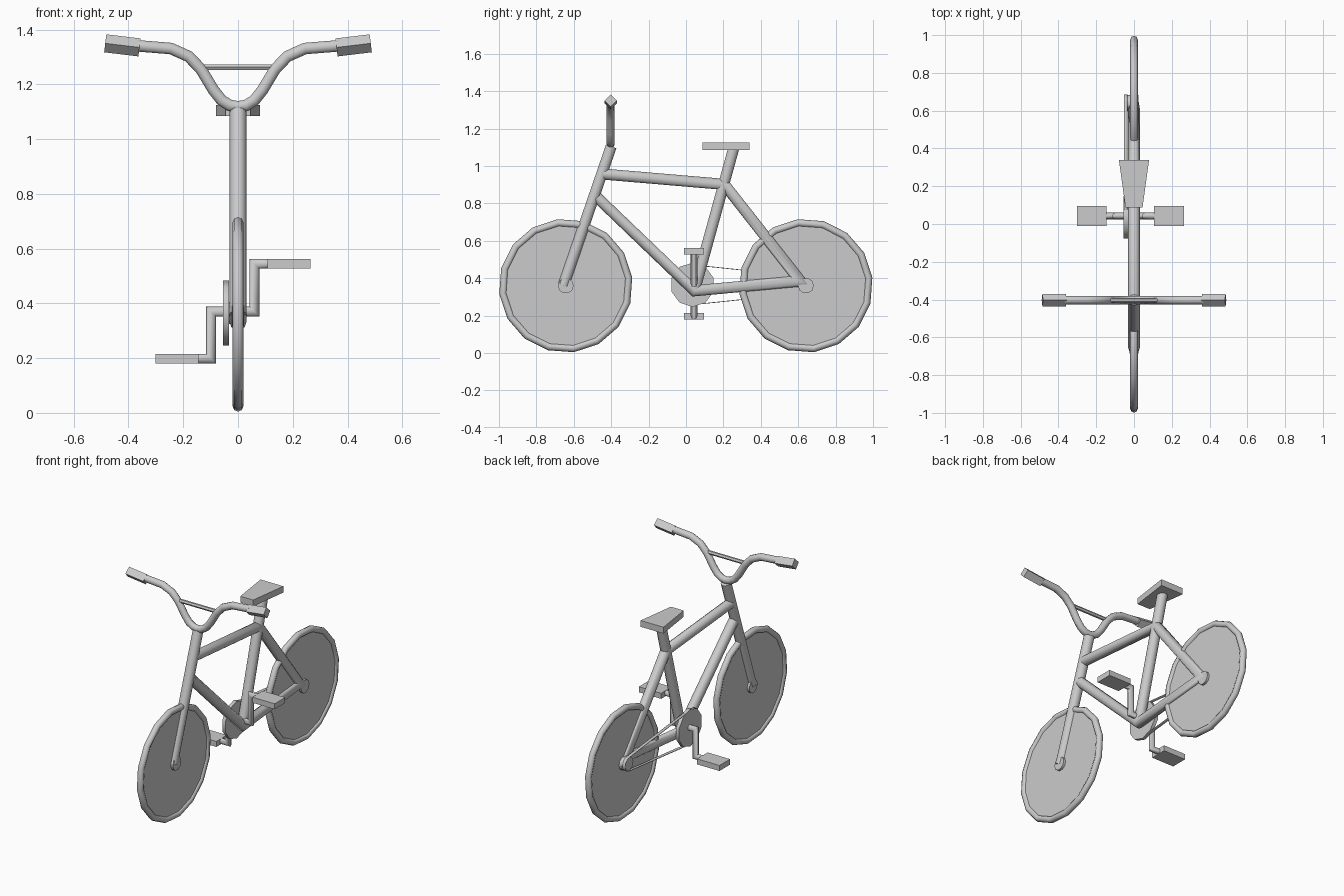
import bpy, bmesh, math
from mathutils import Vector, Matrix

if "Cube" in bpy.data.objects:
    bpy.data.objects.remove(bpy.data.objects["Cube"])


def make_object(name, bm, angle=50):
    bmesh.ops.recalc_face_normals(bm, faces=bm.faces[:])
    me = bpy.data.meshes.new(name)
    bm.to_mesh(me)
    bm.free()
    ob = bpy.data.objects.new(name, me)
    bpy.context.collection.objects.link(ob)
    bpy.ops.object.select_all(action='DESELECT')
    ob.select_set(True)
    bpy.context.view_layer.objects.active = ob
    if angle:
        bpy.ops.object.shade_smooth_by_angle(angle=math.radians(angle))
    return ob


def tube(name, pts, r, normal, sides=10, angle=50):
    """Mitred tube along a path lying in the plane with this normal."""
    pts, n = [Vector(p) for p in pts], Vector(normal)
    dirs = [(b - a).normalized() for a, b in zip(pts, pts[1:])]
    bm, rings = bmesh.new(), []
    for i, p in enumerate(pts):
        d0, d1 = dirs[max(i - 1, 0)], dirs[min(i, len(dirs) - 1)]
        t = (d0 + d1).normalized()
        side = n.cross(t) / t.dot(d0)
        rings.append([bm.verts.new(p + r * (math.cos(a) * n + math.sin(a) * side))
                      for a in [2 * math.pi * k / sides for k in range(sides)]])
    for A, B in zip(rings, rings[1:]):
        for k in range(sides):
            j = (k + 1) % sides
            bm.faces.new((A[k], A[j], B[j], B[k]))
    bm.faces.new(rings[0])
    bm.faces.new(rings[-1])
    return make_object(name, bm, angle)


def frame_tube(name, yz, r=0.031):
    return tube(name, [(0, y, z) for y, z in yz], r, (1, 0, 0))


def disc(name, x, y, z, r, depth, sides, turn=0):
    bm = bmesh.new()
    m = Matrix.Translation((x, y, z)) @ Matrix.Rotation(turn, 4, 'X') @ Matrix.Rotation(math.pi / 2, 4, 'Y')
    bmesh.ops.create_cone(bm, cap_ends=True, segments=sides, radius1=r,
                          radius2=r, depth=depth, matrix=m)
    return make_object(name, bm, 40)


def box(name, lo, hi):
    bm = bmesh.new()
    lo, hi = Vector(lo), Vector(hi)
    bmesh.ops.create_cube(bm, size=1, matrix=Matrix.Translation((lo + hi) / 2)
                          @ Matrix.Diagonal((*(hi - lo), 1)))
    return make_object(name, bm, 0)


# wheels: round-section tyre, thin solid disc and hub
SIDES, TURN = 16, math.radians(7)
for label, wy in (("front", -0.643), ("rear", 0.641)):
    bm, rings = bmesh.new(), []
    for k in range(SIDES):
        a = 2 * math.pi * k / SIDES + TURN
        ring = []
        for j in range(8):
            b = 2 * math.pi * j / 8
            rr = 0.338 + 0.02 * math.cos(b)
            ring.append(bm.verts.new((0.02 * math.sin(b), wy + rr * math.cos(a),
                                      0.36 + rr * math.sin(a))))
        rings.append(ring)
    for k in range(SIDES):
        A, B = rings[k], rings[(k + 1) % SIDES]
        for j in range(8):
            bm.faces.new((A[j], A[(j + 1) % 8], B[(j + 1) % 8], B[j]))
    make_object(label + "_tyre", bm)
    disc(label + "_wheel_disc", 0, wy, 0.36, 0.328, 0.016, SIDES, TURN)
    disc(label + "_hub", 0, wy, 0.36, 0.042, 0.045, 10)

# frame
frame_tube("main_frame", [(-0.445, 0.957), (0.205, 0.902), (0.611, 0.385),
                          (0.045, 0.333), (-0.475, 0.832)])
frame_tube("seat_tube", [(0.045, 0.333), (0.255, 1.095)])
frame_tube("fork", [(-0.655, 0.363), (-0.4, 1.105)])

# seat, wider at the back
bm = bmesh.new()
bmesh.ops.create_cube(bm, size=1)
for v in bm.verts:
    back = v.co.y > 0
    v.co = Vector((v.co.x * (0.16 if back else 0.09), 0.34 if back else 0.087,
                   1.105 + v.co.z * 0.04))
make_object("seat", bm, 40)

# handlebar, crossbar and square grips
half = [(0.03, 1.123), (0.06, 1.142), (0.09, 1.18), (0.135, 1.255), (0.18, 1.302),
        (0.245, 1.331), (0.37, 1.341)]
path = [(-x, z) for x, z in reversed(half)] + [(0, 1.118)] + half
HY = -0.403
tube("handlebar", [(x, HY, z) for x, z in path], 0.022, (0, 1, 0))
tube("handlebar_crossbar", [(-0.13, HY, 1.263), (0.13, HY, 1.263)], 0.012, (0, 1, 0), 6)
for label, s in (("right", 1), ("left", -1)):
    tube(label + "_grip", [(s * 0.36, HY, 1.335), (s * 0.485, HY, 1.35)],
         0.033, (0, 1, 0), 4, 0)

# crank and pedals
CY = 0.043
tube("crank", [(x, CY, z) for x, z in ((-0.16, 0.198), (-0.098, 0.198), (-0.098, 0.37),
     (0.06, 0.37), (0.06, 0.545), (0.12, 0.545))], 0.018, (0, 1, 0), 8)
box("left_pedal", (-0.302, CY - 0.053, 0.18), (-0.145, CY + 0.053, 0.215))
box("right_pedal", (0.107, CY - 0.053, 0.528), (0.264, CY + 0.053, 0.563))

# drive: chainring, sprocket, chain
CX = -0.044
disc("chainring", CX, 0.035, 0.365, 0.118, 0.022, 10, math.radians(18))
disc("rear_sprocket", -0.035, 0.641, 0.365, 0.042, 0.03, 10)
outline = []
for cy, r, start in ((0.035, 0.11, 95), (0.641, 0.045, 275)):
    for k in range(7):
        a = math.radians(start + 170 * k / 6)
        outline.append((cy + r * math.cos(a), 0.365 + r * math.sin(a)))
bm = bmesh.new()
L = [bm.verts.new((CX - 0.009, y, z)) for y, z in outline]
R = [bm.verts.new((CX + 0.009, y, z)) for y, z in outline]
for k in range(len(L)):
    j = (k + 1) % len(L)
    bm.faces.new((L[k], L[j], R[j], R[k]))
chain = make_object("chain", bm)
chain.modifiers.new("thickness", 'SOLIDIFY').thickness = 0.004
